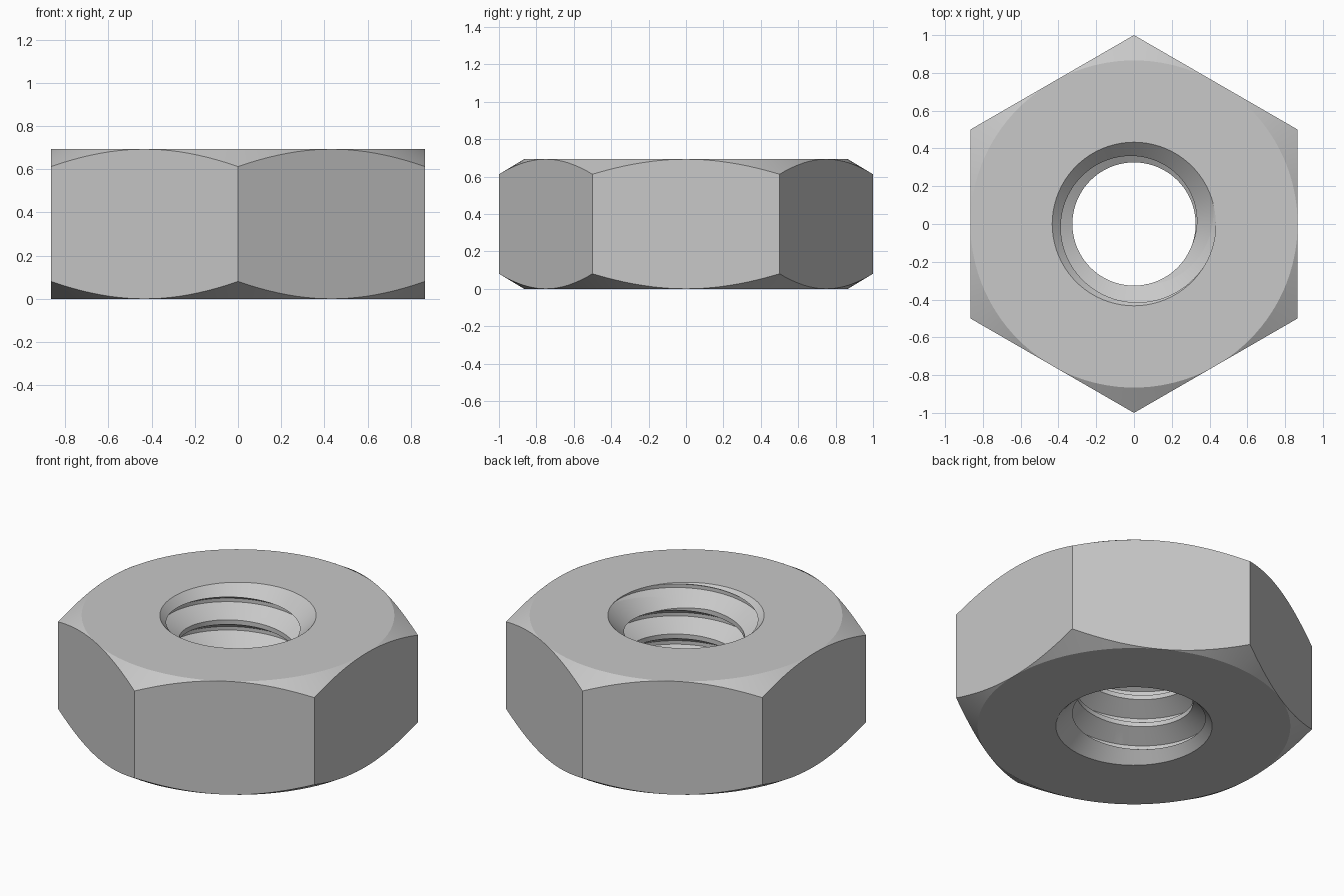
import bpy, bmesh, math

cube = bpy.data.objects.get("Cube")
if cube:
    bpy.data.objects.remove(cube, do_unlink=True)

HEIGHT = 0.693
FLAT = math.sqrt(3) / 2       # centre to flat side
CHAMFER = math.tan(math.radians(31))
MAJOR, MINOR = 0.433, 0.326   # thread radii
PITCH = HEIGHT / 4
ROOT = PITCH / 8              # flat at the bottom of the groove
SLOPE = math.tan(math.radians(30))
COLUMNS = 120


def groove_roots(angle):
    """Upper edge heights of the groove for every turn at this angle."""
    rise = PITCH * (angle / math.tau + 1 / 12)
    return [HEIGHT + rise + PITCH * k for k in range(-6, 1)]


def bore_radius(z, roots):
    """Widest of the plain bore, both countersinks and the thread groove."""
    radius = max(MINOR, MAJOR - z, MAJOR - (HEIGHT - z))
    for top in roots:
        depth = max(z - top, top - ROOT - z, 0)
        radius = max(radius, MAJOR - depth / SLOPE)
    return radius


def bore_profile(angle):
    """Thread outline from bottom to top, with a point at every crease."""
    roots = groove_roots(angle)
    sink = MAJOR - MINOR
    flank = sink * SLOPE
    levels = [0, sink, HEIGHT - sink, HEIGHT]
    for top in roots:
        low = top - ROOT
        levels += [top, low, top + flank, low - flank]
        # flanks meeting the top and bottom countersinks
        levels += [(top + SLOPE * HEIGHT) / (1 + SLOPE),
                   (low - SLOPE * HEIGHT) / (1 - SLOPE),
                   low / (1 + SLOPE), top / (1 - SLOPE)]
    levels = sorted(min(max(z, 0), HEIGHT) for z in levels)
    return [(bore_radius(z, roots), z) for z in levels]


def outer_profile(angle):
    """Hexagon side with conical corner chamfers, from top to bottom."""
    sector = math.radians(60)
    side = FLAT / math.cos((angle + sector / 2) % sector - sector / 2)
    drop = (side - FLAT) * CHAMFER
    return [(FLAT, HEIGHT), (side, HEIGHT - drop), (side, drop), (FLAT, 0)]


# Grey metal
steel = bpy.data.materials.new("grey_steel")
steel.use_nodes = True
grey = (0.58, 0.58, 0.58, 1)
steel.diffuse_color = grey
steel.node_tree.nodes["Principled BSDF"].inputs["Base Color"].default_value = grey

# Nut body: closed outlines joined around the axis
bm = bmesh.new()
loops = []
for i in range(COLUMNS + 1):
    angle = math.tau * i / COLUMNS
    outline = bore_profile(angle) + outer_profile(angle)
    loops.append([bm.verts.new((r * math.cos(angle), r * math.sin(angle), z))
                  for r, z in outline])
for a, b in zip(loops, loops[1:]):
    for j in range(len(a)):
        k = (j + 1) % len(a)
        bm.faces.new((a[j], b[j], b[k], a[k]))
bmesh.ops.remove_doubles(bm, verts=bm.verts, dist=0.0001)
bmesh.ops.recalc_face_normals(bm, faces=bm.faces)

mesh = bpy.data.meshes.new("hex_nut")
bm.to_mesh(mesh)
bm.free()
mesh.materials.append(steel)
nut = bpy.data.objects.new("hex_nut", mesh)
bpy.context.collection.objects.link(nut)

# Smooth the round surfaces, keep creases sharp
bpy.ops.object.select_all(action="DESELECT")
nut.select_set(True)
bpy.context.view_layer.objects.active = nut
bpy.ops.object.shade_smooth_by_angle(angle=math.radians(12))
